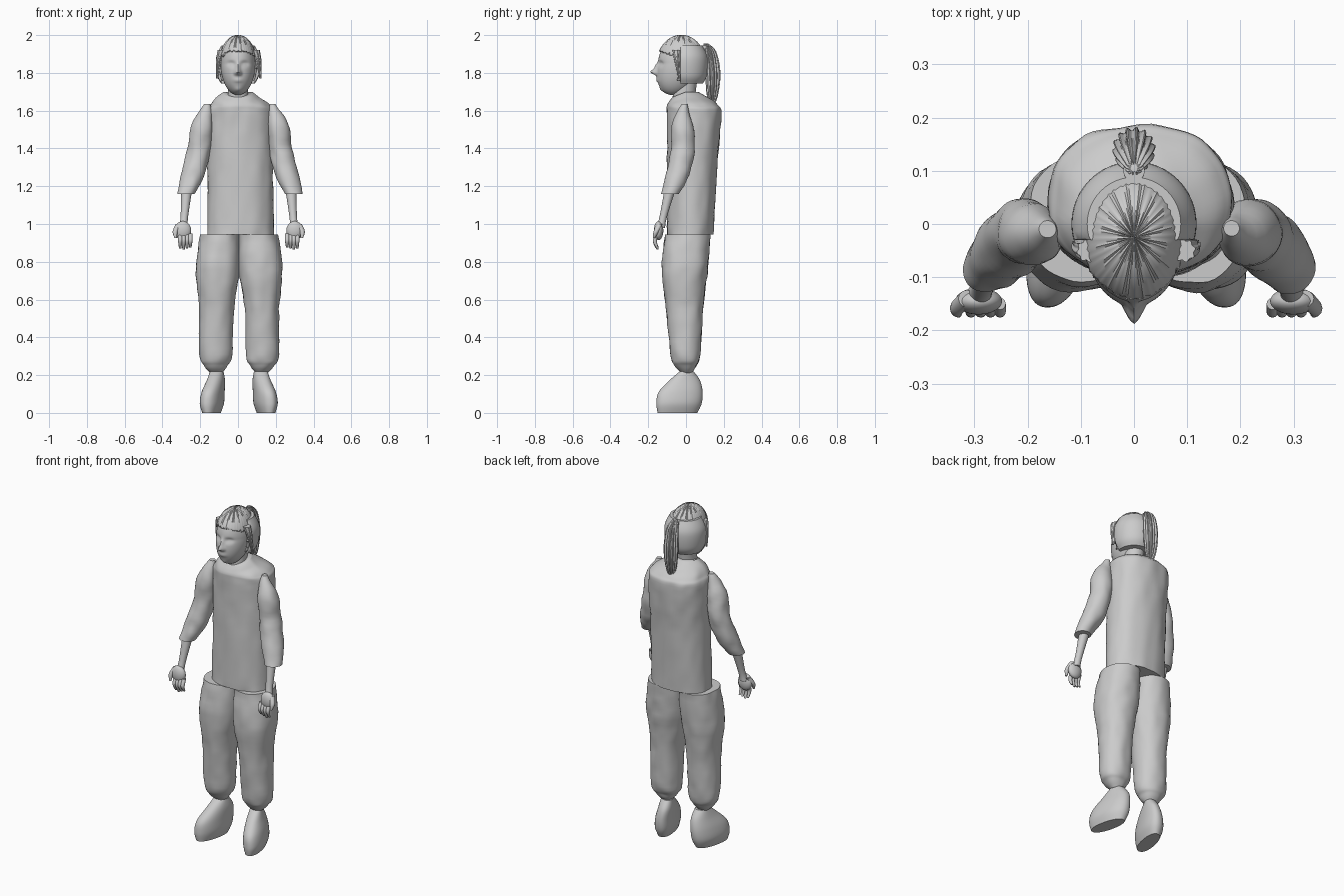
import bpy, bmesh, math
from mathutils import Vector, noise

cube = bpy.data.objects.get("Cube")
if cube:
    bpy.data.objects.remove(cube, do_unlink=True)

grey = bpy.data.materials.new("plain grey")
grey.use_nodes = True
grey.diffuse_color = (.6, .6, .6, 1)
grey.node_tree.nodes["Principled BSDF"].inputs["Base Color"].default_value = grey.diffuse_color


def finish(name, bm, keep=None):
    """Turn a bmesh into a smooth grey object, keeping only the wanted faces."""
    if keep:
        unwanted = [face for face in bm.faces if not keep(face.calc_center_median())]
        bmesh.ops.delete(bm, geom=unwanted, context='FACES')
    bmesh.ops.recalc_face_normals(bm, faces=bm.faces)
    mesh = bpy.data.meshes.new(name)
    bm.to_mesh(mesh)
    bm.free()
    mesh.materials.append(grey)
    part = bpy.data.objects.new(name, mesh)
    bpy.context.collection.objects.link(part)
    bpy.ops.object.select_all(action='DESELECT')
    bpy.context.view_layer.objects.active = part
    part.select_set(True)
    bpy.ops.object.shade_smooth_by_angle(angle=math.radians(50))
    return part


def plain(point, outward):
    return point


def ball(name, centre, radii, shape=plain, keep=None):
    """An ellipsoid, reshaped point by point."""
    bm = bmesh.new()
    bmesh.ops.create_uvsphere(bm, u_segments=96, v_segments=64, radius=1)
    for vert in bm.verts:
        outward = vert.co.copy()
        point = Vector(c + r * o for c, r, o in zip(centre, radii, outward))
        vert.co = shape(point, outward)
    return finish(name, bm, keep)


def blend(before, start, end, after, t):
    """Catmull-Rom curve between start and end."""
    bend = 2 * before - 5 * start + 4 * end - after
    twist = 3 * (start - end) + after - before
    return start + t / 2 * (end - before + t * (bend + t * twist))


def loft(name, rings, shape=plain, sides=48, steps=6, power=1):
    """Skin smoothly through elliptical rings."""
    padded = [rings[0], *rings, rings[-1]]
    sections = [[blend(*values, step / steps) for values in zip(*padded[i:i + 4])]
                for i in range(len(rings) - 1) for step in range(steps)]
    sections.append(rings[-1])
    bm = bmesh.new()
    loops = []
    for x, y, z, width, depth in sections:
        loop = []
        for i in range(sides):
            angle = math.tau * i / sides
            outward = Vector((math.cos(angle), math.sin(angle), 0))
            across, along = (math.copysign(abs(v) ** power, v) for v in outward[:2])
            point = Vector((x + width * across, y + depth * along, z))
            loop.append(bm.verts.new(shape(point, outward)))
        loops.append(loop)
    for low, high in zip(loops, loops[1:]):
        for i in range(sides):
            bm.faces.new((low[i - 1], low[i], high[i], high[i - 1]))
    bm.faces.new(loops[0])
    bm.faces.new(loops[-1])
    return finish(name, bm)


def span(z, half_width, front, back, x=0):
    """A ring given by its front and back limits."""
    return (x, (front + back) / 2, z, half_width, (back - front) / 2)


def joint(x, y, z, radius):
    """A round ring on a limb."""
    return (x, y, z, radius, radius)


def crumple(point, outward):
    return point + outward * noise.noise(point * 17) * .006


def ribs(count, height):
    """Strands of hair running down a part."""
    def shape(point, outward):
        turn = math.atan2(outward.y, outward.x)
        return point + outward * height * math.sin(count * turn)
    return shape


# Tunic with sloping shoulders and a neckline that dips at the front
COLLAR, SHOULDER, HEM = 1.7, 1.62, .945


def neckline(point, outward):
    rise = max(0, point.z - SHOULDER) / (COLLAR - SHOULDER)
    point.z += min(0, point.y) * rise * .4
    return crumple(point, outward)


loft("tunic", [span(HEM, .177, -.1, .145, .012), span(1.3, .172, -.1, .165, .012),
               span(1.57, .174, -.1, .187, .012), span(1.63, .157, -.1, .17, .01),
               span(1.67, .115, -.09, .115), span(COLLAR, .075, -.075, .065)],
     neckline, sides=64, power=.9)

# Neck
loft("neck", [span(SHOULDER, .065, -.07, .06), span(1.68, .054, -.07, .05),
              span(1.76, .055, -.06, .06)])

# Head: an ellipsoid whose lower half slides forward into a jaw
HEAD = Vector((0, -.025, 1.85))
TOP, DROP = .143, .168


def jaw(point):
    below = max(0, HEAD.z - point.z)
    point.y -= below * .3
    if below:
        point.z = HEAD.z - below * DROP / TOP
    return point


# Facial relief: x, z, width, height and how far it stands out
FEATURES = {
    "nose": (0, 1.805, .013, .015, .034),
    "bridge": (0, 1.835, .01, .02, .014),
    "nostril": (.014, 1.798, .007, .008, .01),
    "socket": (.036, 1.848, .018, .012, -.015),
    "eye": (.036, 1.846, .011, .006, .009),
    "lips": (0, 1.762, .024, .01, .008),
    "mouth": (0, 1.762, .022, .002, -.005),
    "chin": (0, 1.71, .02, .014, .006),
}


def face(point, outward):
    point = jaw(point)
    facing = max(0, min(1, -2 * outward.y))
    for x, z, wide, high, out in FEATURES.values():
        across = (abs(point.x) - x) / wide
        upward = (point.z - z) / high
        point.y -= facing * out * math.exp(-across ** 2 - upward ** 2)
    return point


ball("head", HEAD, (.092, .122, TOP), face)


# Hair cap cut along an uneven hairline
def above_hairline(point):
    ragged = noise.noise(point * 60) * .012
    if point.y > -.045:
        return point.z > 1.76 + ragged
    return point.z > 1.915 + ragged - max(0, abs(point.x) - .045) / 2


def cap_strands(point, outward):
    return jaw(ribs(40, .0015)(point, outward))


cap = ball("hair_cap", HEAD, (.1, .13, TOP + .007), cap_strands, above_hairline)
shell = cap.modifiers.new("thickness", 'SOLIDIFY')
shell.thickness = .008


# Fuller hair around the sides and back, ending flat in front of the ears
def flat_front(point, outward):
    point.y = max(point.y, -.03)
    return point


loft("hair_sides", [joint(0, 0, 1.745, .09), joint(0, 0, 1.79, .112),
                    joint(0, 0, 1.88, .116), joint(0, 0, 1.945, .088)], flat_front)

# Ponytail and its tie
loft("ponytail", [joint(0, .105, 1.955, .01), joint(0, .128, 1.91, .03),
                  joint(0, .142, 1.8, .037), joint(0, .14, 1.69, .028),
                  joint(0, .138, SHOULDER, .006)], ribs(14, .004), sides=84)
loft("hair_tie", [joint(0, .1, 1.925, .02), joint(0, .1, 1.945, .02)])


# Shoe toes turn outward
def toe_out(point, outward):
    point.x -= math.copysign(.2, point.x) * point.y
    return point


for side, word in ((1, "left"), (-1, "right")):
    def limb(name, rings, shape=plain, centre=.004, **options):
        """Loft a part on this side of the body."""
        placed = [(centre + side * x, *rest) for x, *rest in rings]
        loft(f"{word}_{name}", placed, shape, **options)

    # Loose lock beside the face
    limb("lock", [joint(.09, -.05, 1.92, .02), joint(.105, -.045, 1.86, .014),
                  joint(.115, -.035, 1.77, .004)], ribs(8, .002))

    # Sleeve, forearm and hand
    limb("sleeve", [joint(.172, -.01, 1.635, .015), joint(.2, -.02, 1.53, .055),
                    joint(.216, -.016, 1.4, .061), joint(.25, -.045, 1.26, .062),
                    joint(.285, -.085, 1.16, .046)], crumple, centre=.01)
    limb("forearm", [joint(.275, -.08, 1.2, .031), joint(.288, -.12, 1.04, .02),
                     joint(.295, -.135, .98, .024)])
    ball(f"{word}_palm", (side * .296 + .004, -.145, .965), (.044, .025, .05))
    for i, finger in enumerate(("little", "ring", "middle", "index")):
        x = .256 + i * .018
        tip = .864 + .006 * abs(i - 2)
        limb(finger + "_finger", [joint(x, -.15, .95, .011), joint(x, -.165, .91, .011),
                                  joint(x, -.15, tip, .006)], sides=12)
    limb("thumb", [joint(.318, -.14, 1, .016), joint(.336, -.158, .96, .014),
                   joint(.334, -.17, .925, .006)], sides=12)

    # Trouser leg gathered at the ankle
    limb("trouser_leg", [span(.212, .032, -.025, .03, .122), span(.25, .062, -.06, .055, .123),
                         span(.31, .088, -.08, .075, .125), span(.55, .091, -.105, .09, .12),
                         span(.76, .117, -.128, .115, .113), span(HEM, .103, -.11, .13, .103)],
         crumple, centre=.006, power=.93)

    # Shoe
    limb("shoe", [span(0, .043, -.15, .06, .135), span(.05, .058, -.157, .083, .135),
                  span(.11, .055, -.145, .088, .13), span(.17, .045, -.09, .075, .12),
                  span(.218, .035, -.035, .042, .117)], toe_out, power=.9)
